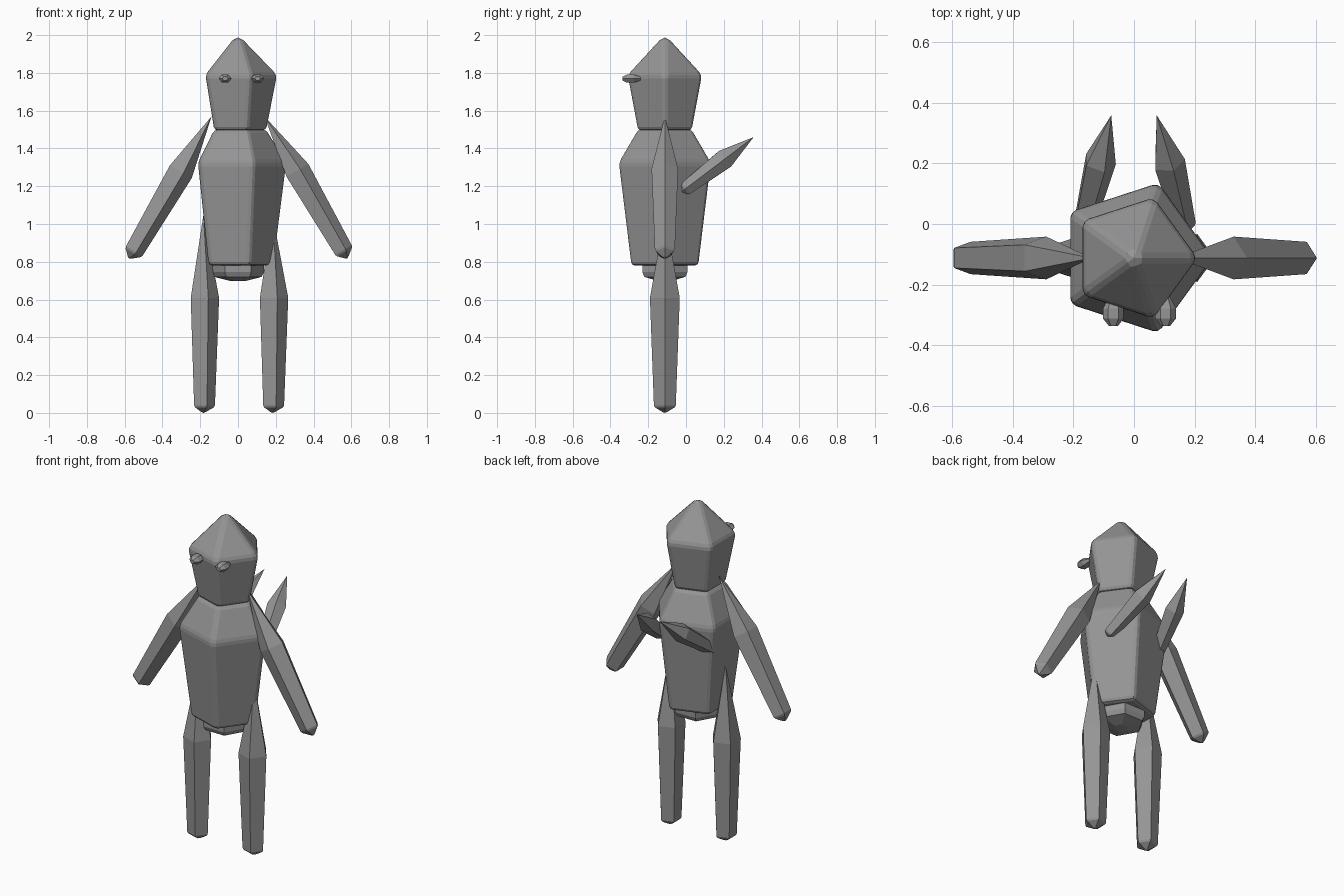
import bpy, bmesh, math
from mathutils import Vector

if "Cube" in bpy.data.objects:
    bpy.data.objects.remove(bpy.data.objects["Cube"])

grey = bpy.data.materials.new("mid grey")
grey.diffuse_color = (0.30, 0.30, 0.30, 1)
grey.use_nodes = True
grey.node_tree.nodes["Principled BSDF"].inputs["Base Color"].default_value = grey.diffuse_color
CY = -0.112  # depth of the body axis


def loft(name, start, end, rings, sides=5, bevel=0.0):
    """Faceted solid along start-end; rings are (fraction, radius), radius 0 is a point."""
    a, b = Vector(start), Vector(end)
    d = (b - a).normalized()
    u = Vector((1, 0, 0))
    u = (u - d * d.dot(u)).normalized()
    v = d.cross(u)
    bm = bmesh.new()
    loops = []
    for f, r in rings:
        c = a.lerp(b, f)
        n = sides if r > 0 else 1
        loops.append([bm.verts.new(c + r * (u * math.cos(2 * math.pi * i / sides)
                                            + v * math.sin(2 * math.pi * i / sides)))
                      for i in range(n)])
    for p, q in zip(loops, loops[1:]):
        for i in range(sides):
            j = (i + 1) % sides
            if len(p) == 1:
                bm.faces.new((p[0], q[i], q[j]))
            elif len(q) == 1:
                bm.faces.new((p[i], p[j], q[0]))
            else:
                bm.faces.new((p[i], p[j], q[j], q[i]))
    for cap in (loops[0], loops[-1]):
        if len(cap) > 1:
            bm.faces.new(cap)
    bmesh.ops.recalc_face_normals(bm, faces=bm.faces)
    me = bpy.data.meshes.new(name)
    bm.to_mesh(me)
    bm.free()
    me.materials.append(grey)
    ob = bpy.data.objects.new(name, me)
    bpy.context.collection.objects.link(ob)
    if bevel:
        m = ob.modifiers.new("soft edges", 'BEVEL')
        m.width = bevel
        m.segments = 2
        m.limit_method = 'ANGLE'
        m.angle_limit = math.radians(20)
    return ob


def column(name, levels, **kw):
    """Upright loft about the body axis from (height, radius) levels."""
    z0, z1 = levels[0][0], levels[-1][0]
    return loft(name, (0, CY, z0), (0, CY, z1),
                [((z - z0) / (z1 - z0), r) for z, r in levels], **kw)


# Torso, head and hips
column("torso", [(0.78, 0.192), (1.325, 0.262), (1.5, 0.155)], bevel=0.02)
column("head", [(1.495, 0.155), (1.79, 0.213), (2.01, 0)], bevel=0.02)
column("hips", [(0.698, 0.04), (0.72, 0.125), (0.745, 0.138), (0.85, 0.138)], sides=6)

# Limbs: a long point, a thick joint, then a taper to a blunt tip
for side, s in (("left", -1), ("right", 1)):
    loft(side + "_leg", (s * 0.183, CY, 1.05), (s * 0.183, CY, 0),
         [(0, 0), (0.42, 0.083), (0.962, 0.061), (0.972, 0.055), (0.995, 0.014), (1, 0)])
    loft(side + "_arm", (s * 0.14, CY, 1.57), (s * 0.578, CY, 0.818),
         [(0, 0), (0.385, 0.074), (0.945, 0.056), (0.958, 0.05), (0.992, 0.014), (1, 0)])
    loft(side + "_wing", (s * 0.075, 0.358, 1.46), (s * 0.172, -0.025, 1.17),
         [(0, 0), (0.4, 0.055), (0.94, 0.038), (0.96, 0.033), (1, 0)])

# Eyes: small faceted pebbles sticking out of the face
for side, x in (("left", -0.068), ("right", 0.104)):
    eye = loft(side + "_eye", (x, -0.336, 1.77), (x, -0.24, 1.77),
               [(0, 0.015), (0.25, 0.034), (0.6, 0.034), (1, 0.015)], sides=6)
    for vert in eye.data.vertices:  # flatten vertically
        vert.co.z = 1.77 + (vert.co.z - 1.77) * 0.75
